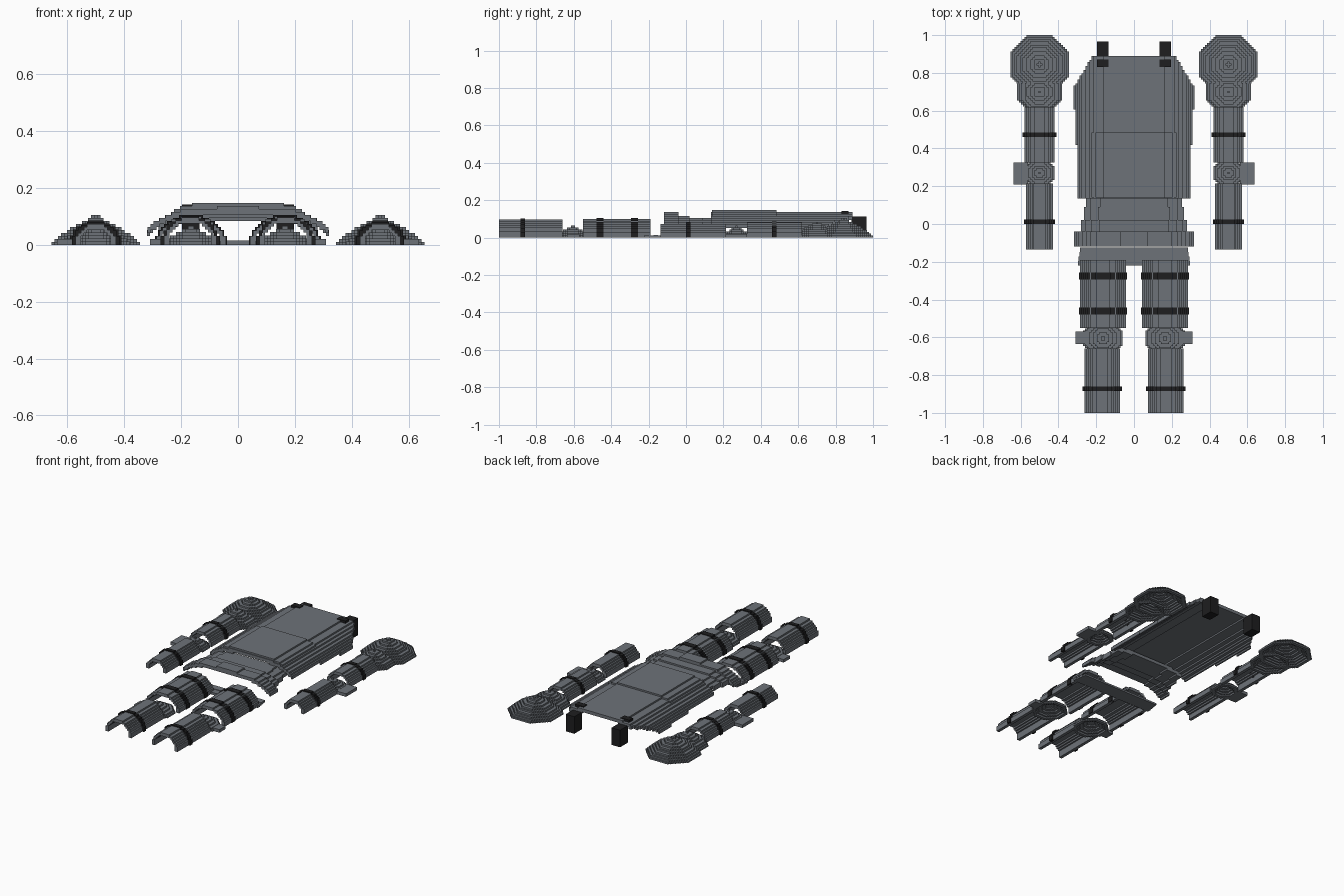
import bpy, bmesh, math

if "Cube" in bpy.data.objects:
    bpy.data.objects.remove(bpy.data.objects["Cube"])

V = 2 / 190  # block size of the stepped style


def material(name, rgb):
    m = bpy.data.materials.new(name)
    m.diffuse_color = (*rgb, 1)
    m.use_nodes = True
    m.node_tree.nodes["Principled BSDF"].inputs["Base Color"].default_value = m.diffuse_color
    return m


STEEL = material("grey steel", (0.155, 0.17, 0.19))
BLACK = material("black leather", (0.013, 0.013, 0.014))


def blocks(name, mat, lo, hi, test=lambda x, y, z: True, one_run=False, mirror=True):
    """Fill a box with small blocks wherever test is true; keep only the outer faces."""
    n = [max(1, round((hi[i] - lo[i]) / V)) for i in range(3)]
    if one_run:
        n[1] = 1  # blocks run the whole length in y
    s = [(hi[i] - lo[i]) / n[i] for i in range(3)]
    full = {(i, j, k) for i in range(n[0]) for j in range(n[1]) for k in range(n[2])
            if test(*(lo[a] + (c + 0.5) * s[a] for a, c in enumerate((i, j, k))))}
    bm = bmesh.new()
    verts = {}

    def vert(p):
        if p not in verts:
            verts[p] = bm.verts.new([lo[a] + p[a] * s[a] for a in range(3)])
        return verts[p]

    for c in full:
        for a in range(3):
            b, d = (a + 1) % 3, (a + 2) % 3
            for side in (0, 1):
                near = list(c)
                near[a] += 2 * side - 1
                if tuple(near) in full:
                    continue
                quad = []
                for u, w in ((0, 0), (1, 0), (1, 1), (0, 1)):
                    p = list(c)
                    p[a] += side
                    p[b] += u
                    p[d] += w
                    quad.append(vert(tuple(p)))
                bm.faces.new(quad if side else quad[::-1])
    me = bpy.data.meshes.new(name)
    bm.to_mesh(me)
    bm.free()
    me.materials.append(mat)
    ob = bpy.data.objects.new(name, me)
    bpy.context.collection.objects.link(ob)
    if mirror:
        ob.modifiers.new("mirror", 'MIRROR').use_clip = False
    return ob


def half_tube(name, mat, cx, r, h, y0, y1, t=0.016):
    """Open half tube lying along y."""
    def test(x, y, z):
        dx = x - cx
        return ((dx / r) ** 2 + (z / h) ** 2 <= 1
                and (dx / (r - t)) ** 2 + (z / (h - t)) ** 2 > 1)
    blocks(name, mat, (cx - r, y0, 0), (cx + r, y1, h), test, True)


def dome(name, cx, cy, r, h, t=0.018):
    """Hollow eight-sided stepped dome."""
    def inside(d, z, r, h):
        return z < h and d <= r * (1 - (z / h) ** 1.4)

    def test(x, y, z):
        x, y = abs(x - cx), abs(y - cy)
        d = max(x, y, (x + y) / math.sqrt(2))
        return inside(d, z, r, h) and not inside(d, z, r - t, h - t * 0.8)
    blocks(name, STEEL, (cx - r, cy - r, 0), (cx + r, cy + r, h), test)


# Arms
dome("shoulder_cap", 0.5, 0.845, 0.155, 0.105)
dome("shoulder_lower_cap", 0.5, 0.70, 0.12, 0.085)
half_tube("upper_arm", STEEL, 0.5, 0.08, 0.08, 0.325, 0.62)
half_tube("upper_arm_strap", BLACK, 0.5, 0.09, 0.086, 0.46, 0.485)
dome("elbow_cap", 0.5, 0.27, 0.08, 0.065)
blocks("elbow_wing", STEEL, (0.56, 0.21, 0), (0.637, 0.325, 0.02))
half_tube("forearm", STEEL, 0.5, 0.072, 0.073, -0.135, 0.215)
half_tube("forearm_strap", BLACK, 0.5, 0.083, 0.08, 0.0, 0.025)

# Legs
half_tube("thigh", STEEL, 0.165, 0.122, 0.1, -0.55, -0.19)
for i, y in enumerate((-0.275, -0.46)):
    half_tube("thigh_strap_%d" % i, BLACK, 0.165, 0.127, 0.104, y - 0.018, y + 0.018)
dome("knee_cap", 0.165, -0.605, 0.105, 0.066)
blocks("knee_wing", STEEL, (0.25, -0.635, 0), (0.31, -0.57, 0.02))
half_tube("shin", STEEL, 0.168, 0.093, 0.096, -1.0, -0.66)
half_tube("shin_strap", BLACK, 0.168, 0.104, 0.102, -0.885, -0.86)


# Breastplate: curved shell with cut upper corners
def chest_width(y):
    if y > 0.72:
        return 0.32 - (y - 0.72) * 0.1 / 0.17
    return 0.32 if y > 0.61 else 0.308 if y > 0.42 else 0.30


def curve(x, top, a=0.36):
    return top * (1 - (abs(x) / a) ** 4)


def chest(x, y, z):
    top = curve(x, 0.137)
    return abs(x) < chest_width(y) and top - 0.024 < z <= top


blocks("breastplate", STEEL, (-0.32, 0.135, 0), (0.32, 0.89, 14 * V), chest, mirror=False)
blocks("lower_breast_plate", STEEL, (-0.225, 0.14, 0), (0.225, 0.485, 14 * V),
       lambda x, y, z: curve(x, 0.136) < z <= curve(x, 0.148), True, mirror=False)

# Waist bands, each lower one standing further out
for i, (y0, y1, w, top) in enumerate(((0.08, 0.15, 0.255, 0.106), (0.01, 0.09, 0.265, 0.108),
                                      (-0.05, 0.02, 0.28, 0.118), (-0.118, -0.04, 0.318, 0.132))):
    blocks("waist_band_%d" % i, STEEL, (-w, y0, 0), (w, y1, 0.137),
           lambda x, y, z: curve(x, top, 0.37) - 0.025 < z <= curve(x, top, 0.37),
           True, mirror=False)

# Flat belt in narrow overlapping strips
for i in range(4):
    y = -0.125 - i * 0.024
    blocks("belt_strip_%d" % i, STEEL, (-0.285 - i * 0.004, y - 0.024, 0),
           (0.285 + i * 0.004, y, 0.012 + 0.003 * (i % 2)), one_run=True, mirror=False)

# Neck straps
blocks("neck_strap", BLACK, (0.135, 0.885, 0), (0.197, 0.965, 0.112), one_run=True)
blocks("neck_strap_end", BLACK, (0.135, 0.832, 0.12), (0.197, 0.87, 0.142), one_run=True)
